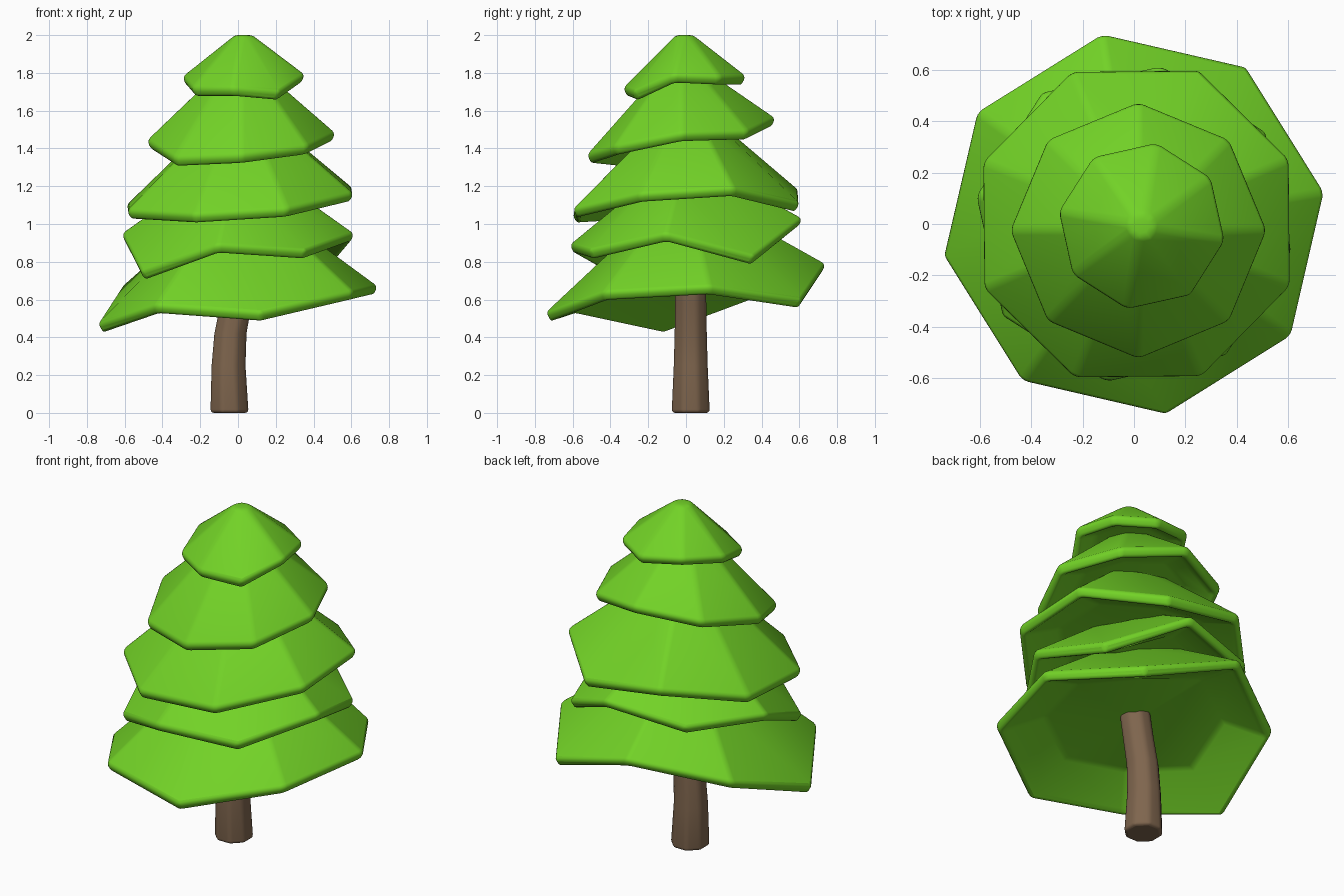
import bpy, bmesh
from math import radians, sin, cos

if "Cube" in bpy.data.objects:
    bpy.data.objects.remove(bpy.data.objects["Cube"])


def material(name, rgb):
    m = bpy.data.materials.new(name)
    m.diffuse_color = (*rgb, 1)
    m.use_nodes = True
    m.node_tree.nodes["Principled BSDF"].inputs["Base Color"].default_value = m.diffuse_color
    return m


GREEN = material("needles", (0.17, 0.65, 0.02))
BROWN = material("bark", (0.21, 0.13, 0.075))


def lofted(name, rings, mat, bevel, limit):
    """Skin a list of 8-point rings, capping both ends."""
    bm = bmesh.new()
    loops = [[bm.verts.new(p) for p in ring] for ring in rings]
    for a, b in zip(loops, loops[1:]):
        for i in range(len(a)):
            j = (i + 1) % len(a)
            bm.faces.new((a[i], a[j], b[j], b[i]))
    for loop in (loops[0], loops[-1]):
        mid = bm.verts.new(sum((v.co for v in loop), loop[0].co * 0) / len(loop))
        for i in range(len(loop)):
            bm.faces.new((loop[i], loop[(i + 1) % len(loop)], mid))
    bmesh.ops.recalc_face_normals(bm, faces=bm.faces)
    me = bpy.data.meshes.new(name)
    bm.to_mesh(me)
    bm.free()
    ob = bpy.data.objects.new(name, me)
    bpy.context.collection.objects.link(ob)
    me.materials.append(mat)
    mod = ob.modifiers.new("soft_edges", 'BEVEL')
    mod.width = bevel
    mod.segments = 3
    mod.limit_method = 'ANGLE'
    mod.angle_limit = radians(limit)
    bpy.context.view_layer.objects.active = ob
    ob.select_set(True)
    bpy.ops.object.shade_smooth_by_angle(angle=radians(50))
    ob.select_set(False)
    return ob


def tier(name, centre, radius, phase, heights, top_r, top_z, tilt):
    """Hollow octagonal skirt with an uneven rim; heights are the rim's low edge."""
    mean = sum(heights) / 8

    def ring(r, zs, c=centre):
        return [(c[0] + r * cos(radians(phase + 45 * i)),
                 c[1] + r * sin(radians(phase + 45 * i)), z)
                for i, z in enumerate(zs)]

    lofted(name, [ring(top_r, [top_z + tilt * (h - mean) for h in heights]),
                  ring(radius + 0.014, [h + 0.03 for h in heights]),
                  ring(radius - 0.014, [h - 0.02 for h in heights]),
                  ring(radius - 0.05, [h + 0.005 for h in heights]),
                  ring(radius * 0.65, [mean + 0.14 * radius + 0.5 * (h - mean)
                                       for h in heights])], GREEN, 0.02, 22)


# Foliage tiers, bottom to top; each crown runs up inside the tier above
tier("foliage_bottom", (0, 0), 0.74, 9.5,
     [.64, .57, .76, .64, .44, .54, .50, .61], 0.30, 0.98, 0.35)
tier("foliage_lower", (0, 0), 0.615, 35,
     [.80, 1.0, .93, .92, .72, .86, .83, .92], 0.25, 1.20, 0.3)
tier("foliage_middle", (0.01, 0), 0.635, 23,
     [1.16, 1.08, 1.15, 1.07, 1.04, 1.02, 1.05, 1.13], 0.20, 1.51, 0.35)
tier("foliage_upper", (0.017, -0.025), 0.49, 0,
     [1.45, 1.46, 1.53, 1.48, 1.41, 1.32, 1.335, 1.38], 0.13, 1.80, 0.15)
tier("foliage_top", (0.03, -0.008), 0.32, 350,
     [1.76, 1.75, 1.75, 1.78, 1.75, 1.69, 1.69, 1.67], 0.05, 2.0, 0)

# Bent, tapering trunk: x, y, z, radius
path = [(-.045, .025, 0, .109), (-.05, .025, .25, .097), (-.04, .025, .42, .092),
        (-.01, .025, .58, .089), (.02, .025, .76, .088)]
lofted("trunk", [[(x + r * cos(radians(22.5 + 45 * i)), y + r * sin(radians(22.5 + 45 * i)), z)
                  for i in range(8)] for x, y, z, r in path], BROWN, 0.018, 35)
